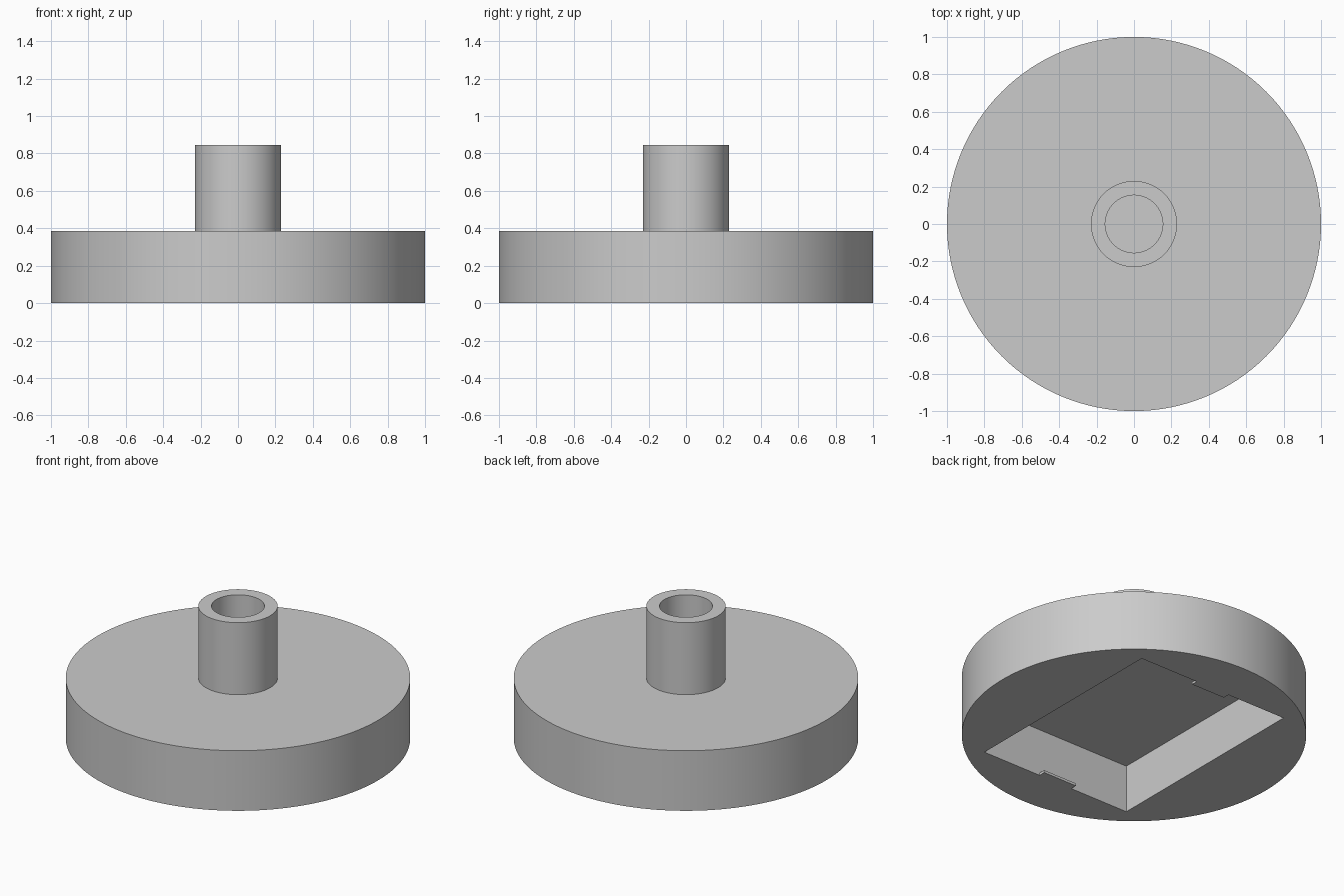
import bpy, bmesh, math
from mathutils import Matrix, Vector

cube = bpy.data.objects.get("Cube")
if cube:
    bpy.data.objects.remove(cube, do_unlink=True)

DISC_R, DISC_H = 1.0, 0.385
TUBE_R, BORE_R, TUBE_TOP = 0.23, 0.154, 0.846
POCKET = Vector((1.075, 1.42, 0.305))
TAB = Vector((0.24, 0.042, 0.016))
BELOW = 0.2  # how far the cutter reaches under the base

grey = bpy.data.materials.new("plain_grey")
grey.use_nodes = True
colour = (0.6, 0.6, 0.6, 1)
grey.diffuse_color = colour
grey.node_tree.nodes["Principled BSDF"].inputs["Base Color"].default_value = colour


def add_object(name, bm):
    bmesh.ops.recalc_face_normals(bm, faces=bm.faces)
    mesh = bpy.data.meshes.new(name)
    bm.to_mesh(mesh)
    bm.free()
    mesh.materials.append(grey)
    obj = bpy.data.objects.new(name, mesh)
    bpy.context.collection.objects.link(obj)
    return obj


def lathe(name, profile, steps=128):
    """Turn an (r, z) profile around the z axis, capping both ends."""
    bm = bmesh.new()
    rings = [[bm.verts.new((r * math.cos(a), r * math.sin(a), z))
              for a in (math.tau * i / steps for i in range(steps))]
             for r, z in profile]
    for low, high in zip(rings, rings[1:]):
        for i in range(steps):
            j = (i + 1) % steps
            bm.faces.new((low[i], low[j], high[j], high[i]))
    bm.faces.new(rings[0])
    bm.faces.new(rings[-1])
    return add_object(name, bm)


def box(name, centre, size):
    bm = bmesh.new()
    bmesh.ops.create_cube(bm, size=1, matrix=Matrix.Translation(centre)
                          @ Matrix.Diagonal(size).to_4x4())
    return add_object(name, bm)


# Round base and hollow stem in one turned body
body = lathe("base_and_stem", [
    (DISC_R, 0), (DISC_R, DISC_H), (TUBE_R, DISC_H),
    (TUBE_R, TUBE_TOP), (BORE_R, TUBE_TOP), (BORE_R, DISC_H)])

# Rectangular pocket cut into the underside
cutter = box("pocket_cutter", Vector((0, 0, (POCKET.z - BELOW) / 2)),
             POCKET + Vector((0, 0, BELOW)))
cutter.hide_render = True
cut = body.modifiers.new("pocket", "BOOLEAN")
cut.operation = "DIFFERENCE"
cut.solver = "EXACT"
cut.object = cutter
bpy.ops.object.select_all(action="DESELECT")
body.select_set(True)
bpy.context.view_layer.objects.active = body
bpy.ops.object.modifier_apply(modifier=cut.name)
bpy.data.objects.remove(cutter, do_unlink=True)
bpy.ops.object.shade_smooth_by_angle(angle=math.radians(30))

# Retaining tabs at the mouth of the pocket's short walls
for name, side in (("back_tab", 1), ("front_tab", -1)):
    box(name, Vector((0, side * (POCKET.y - TAB.y) / 2, TAB.z / 2)), TAB)
